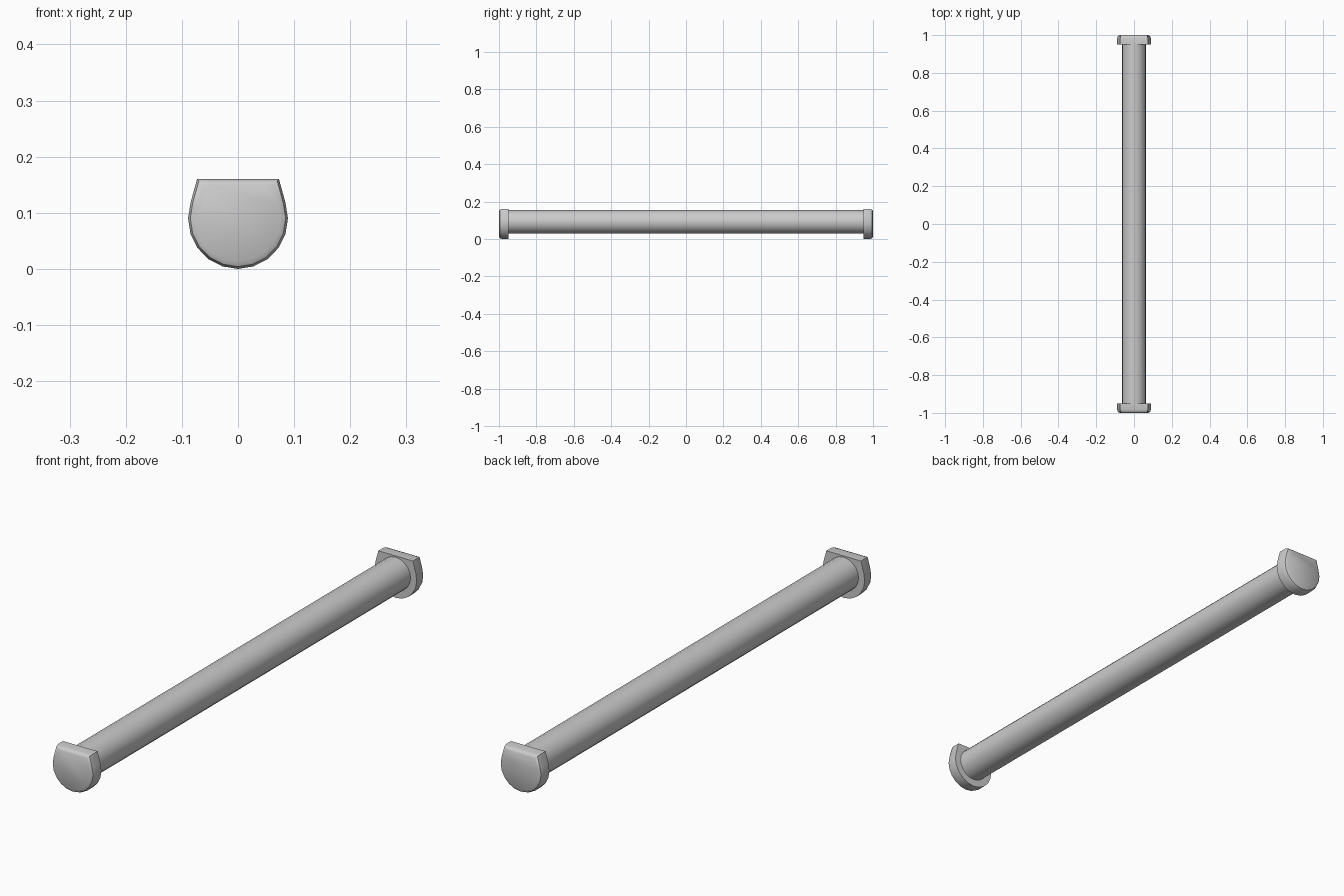
import bpy, bmesh, math

if "Cube" in bpy.data.objects:
    bpy.data.objects.remove(bpy.data.objects["Cube"])

SIDES, CZ = 20, 0.09


def cap_profile():
    # round disc outline, squared off to a flat top
    pts = []
    for i in range(SIDES):
        a = 2 * math.pi * i / SIDES
        x, z = 0.089 * math.cos(a), CZ + 0.09 * math.sin(a)
        if 3 < i < 7:
            continue  # top of the circle is cut away
        if i == 2 or i == 8:
            x, z = math.copysign(0.073, x), 0.16
        if i in (3, 7):
            x, z = math.copysign(0.052, x), 0.16
        pts.append((x, z))
    return pts


def make_cap(name, side):
    # rings from the inner face out to the rounded outer edge
    bm = bmesh.new()
    rings = []
    for y, inset in ((0.95, 0), (0.984, 0), (0.995, 0.004), (1.0, 0.013)):
        k = 1 - inset / 0.089
        rings.append([bm.verts.new((x * k, side * y, CZ + (z - CZ) * k))
                      for x, z in cap_profile()])
    n = len(rings[0])
    for a, b in zip(rings, rings[1:]):
        for i in range(n):
            j = (i + 1) % n
            bm.faces.new((a[i], a[j], b[j], b[i]))
    bm.faces.new(rings[0])
    bm.faces.new(rings[-1])
    bmesh.ops.recalc_face_normals(bm, faces=bm.faces)
    me = bpy.data.meshes.new(name)
    bm.to_mesh(me)
    bm.free()
    ob = bpy.data.objects.new(name, me)
    bpy.context.collection.objects.link(ob)
    return ob


def smooth(ob):
    bpy.ops.object.select_all(action='DESELECT')
    ob.select_set(True)
    bpy.context.view_layer.objects.active = ob
    bpy.ops.object.shade_smooth_by_angle(angle=math.radians(40))


# long rod
bpy.ops.mesh.primitive_cylinder_add(vertices=SIDES, radius=0.063, depth=1.91,
                                    location=(0, 0, 0.092),
                                    rotation=(math.pi / 2, 0, 0))
rod = bpy.context.object
rod.name = "rod"
smooth(rod)

# end caps
for name, side in (("front_cap", -1), ("back_cap", 1)):
    smooth(make_cap(name, side))
